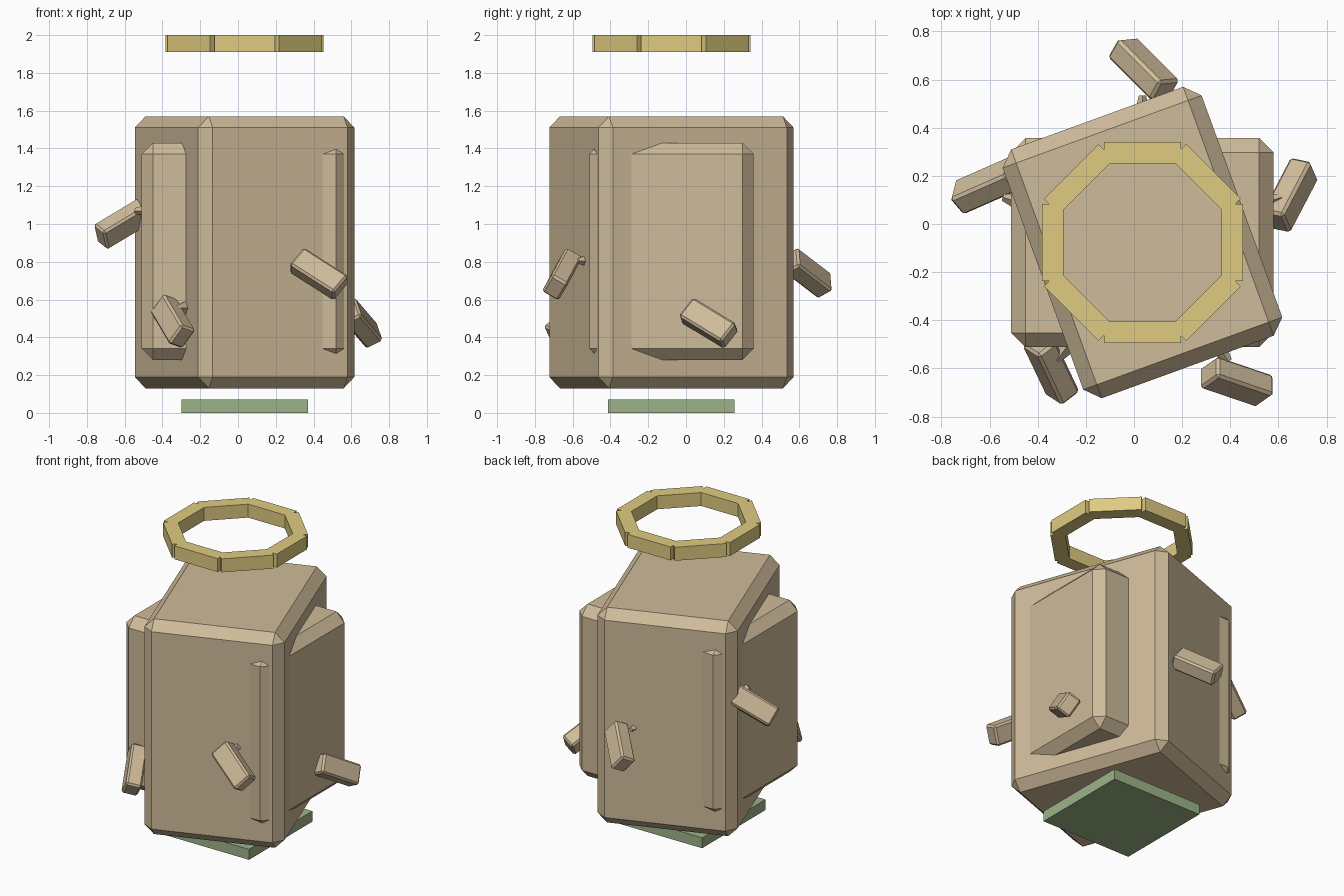
import bpy, math
from mathutils import Vector, Matrix

if "Cube" in bpy.data.objects:
    bpy.data.objects.remove(bpy.data.objects["Cube"], do_unlink=True)

CENTRE = Vector((0.035, -0.077, 0))


def material(name, rgb):
    m = bpy.data.materials.new(name)
    m.use_nodes = True
    m.diffuse_color = (*rgb, 1)
    m.node_tree.nodes["Principled BSDF"].inputs["Base Color"].default_value = (*rgb, 1)
    return m


tan = material("tan", (0.62, 0.495, 0.32))
gold = material("gold", (0.74, 0.60, 0.22))
green = material("green", (0.34, 0.45, 0.25))


def box(name, size, centre, mat, rotation=None, bevel=0):
    """Box of the given full size, with optional flat chamfered edges."""
    bpy.ops.mesh.primitive_cube_add(size=1)
    ob = bpy.context.object
    ob.name = name
    ob.data.transform(Matrix.Diagonal((*size, 1)))
    rot = rotation.to_4x4() if rotation else Matrix()
    ob.matrix_world = Matrix.Translation(centre) @ rot
    ob.data.materials.append(mat)
    if bevel:
        mod = ob.modifiers.new("chamfer", 'BEVEL')
        mod.width = bevel
        mod.segments = 1
    return ob


def turn(degrees):
    return Matrix.Rotation(math.radians(degrees), 3, 'Z')


# Body: two chamfered blocks crossing each other
box("body_block", (0.88, 1.10, 1.44), CENTRE + Vector((0, 0, 0.85)), tan, turn(20), 0.06)
box("inner_body_block", (1.09, 0.87, 1.15), CENTRE + Vector((0, 0, 0.855)), tan, None, 0.06)

# Base plate
box("base_plate", (0.67, 0.67, 0.07), CENTRE + Vector((0, 0, 0.035)), green)

# Floating ring of eight straight segments
for i in range(8):
    rot = turn(45 * i)
    box(f"ring_segment_{i + 1}", (0.09, 0.32, 0.09),
        CENTRE + rot @ Vector((0.373, 0, 0)) + Vector((0, 0, 1.955)), gold, rot)

# Five drooping pegs round the body: centre and long axis of each
pegs = [
    ((0.65, 0.12, 0.475), (0.12, 0.23, -0.14)),
    ((0.04, 0.645, 0.74), (-0.17, 0.17, -0.13)),
    ((-0.612, 0.16, 1.0), (-0.25, -0.11, -0.15)),
    ((-0.345, -0.60, 0.485), (0.10, -0.21, -0.17)),
    ((0.427, -0.655, 0.735), (0.235, -0.08, -0.15)),
]
for i, (centre, axis) in enumerate(pegs):
    angle = turn(18 + 72 * i)
    long = Vector(axis).normalized()
    wide = angle @ Vector((0, -1, 0)) + Vector((0, 0, -1))
    wide = (wide - long * wide.dot(long)).normalized()
    rot = Matrix((long, wide, long.cross(wide))).transposed()
    box(f"peg_{i + 1}", (0.29, 0.13, 0.10), centre, tan, rot, 0.012)

    # Small pointed stub joining the peg to the body
    bpy.ops.mesh.primitive_cone_add(vertices=4, radius1=0.05, radius2=0.015, depth=0.14)
    stub = bpy.context.object
    stub.name = f"peg_stub_{i + 1}"
    stub.data.materials.append(tan)
    out = angle @ Matrix.Rotation(math.pi / 2, 3, 'Y')
    place = CENTRE + angle @ Vector((0.54, 0, 0)) + Vector((0, 0, centre[2] + 0.07))
    stub.matrix_world = Matrix.Translation(place) @ out.to_4x4()
